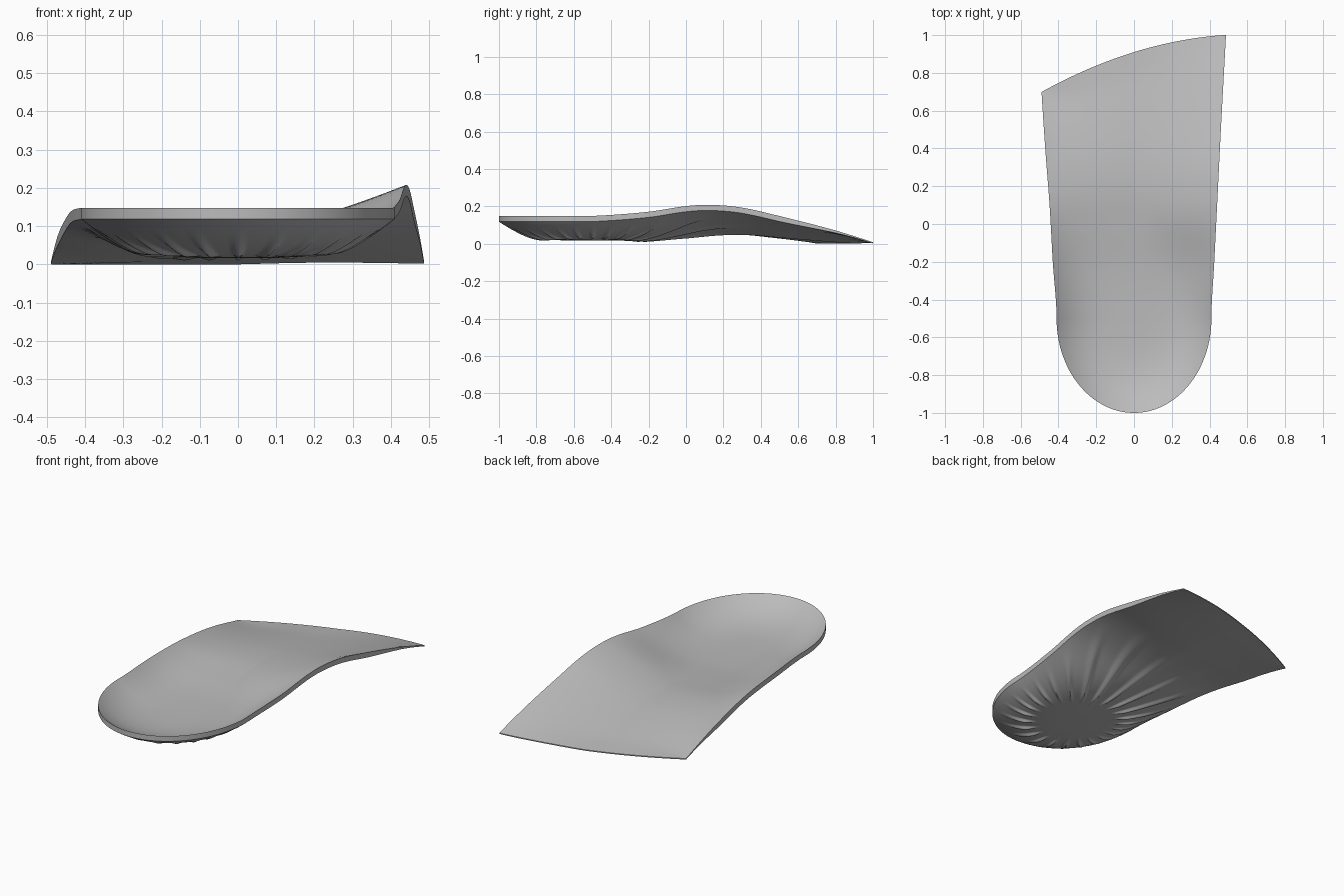
import bpy, bmesh, math

cube = bpy.data.objects.get("Cube")
if cube:
    bpy.data.objects.remove(cube, do_unlink=True)

HEEL_Y = -0.5      # centre of the heel cup
HEEL_W = 0.41
RINGS = 36
SPOKES = 360
RIBS = 24

# Edge and height profiles along y
LEFT_WIDTH = [(-0.5, 0.41), (-0.2, 0.425), (0.1, 0.44), (0.5, 0.46), (1.0, 0.487)]
RIGHT_WIDTH = [(-0.5, 0.41), (-0.2, 0.43), (0.1, 0.447), (0.4, 0.47), (0.7, 0.49)]
LEFT_RIM = [(-0.6, 0.152), (-0.45, 0.155), (-0.2, 0.175), (0.0, 0.205), (0.13, 0.212),
            (0.3, 0.197), (0.5, 0.152), (0.8, 0.075), (1.0, 0.012)]
RIGHT_RIM = [(-0.6, 0.152), (-0.2, 0.147), (0.1, 0.13), (0.42, 0.08), (0.7, 0.01)]
FLOOR = [(-0.55, 0.05), (-0.25, 0.055), (0.0, 0.075), (0.2, 0.087), (0.4, 0.08),
         (0.6, 0.058), (0.85, 0.024), (1.0, 0.01)]


def curve(pts, t):
    """Smooth interpolation through a few profile points."""
    if t <= pts[0][0]:
        return pts[0][1]
    if t >= pts[-1][0]:
        return pts[-1][1]
    last = len(pts) - 1

    def slope(i):
        a, b = pts[max(i - 1, 0)], pts[min(i + 1, last)]
        return (b[1] - a[1]) / (b[0] - a[0]) if 0 < i else 0.0

    i = max(k for k in range(last) if pts[k][0] <= t)
    (x0, y0), (x1, y1) = pts[i], pts[i + 1]
    h = x1 - x0
    s = (t - x0) / h
    c = 3 * s * s - 2 * s ** 3
    return (y0 * (1 - c) + y1 * c + h * slope(i) * s * (1 - s) ** 2
            - h * slope(i + 1) * s * s * (1 - s))


def clamp(t):
    return max(0.0, min(1.0, t))


def smooth(t):
    t = clamp(t)
    return t * t * (3 - 2 * t)


def front_y(x):
    return 0.91 + 0.309 * x - 0.25 * x * x


def half_width(x, y):
    if y < HEEL_Y:
        a = clamp((HEEL_Y - y) / 0.5)
        return HEEL_W * math.sqrt(1 - a * a)
    return curve(LEFT_WIDTH if x > 0 else RIGHT_WIDTH, y)


def edge_distance(angle):
    """Distance from the heel centre to the outline, by bisection."""
    lo, hi = 0.0, 2.0
    for _ in range(30):
        mid = (lo + hi) / 2
        x, y = mid * math.cos(angle), HEEL_Y + mid * math.sin(angle)
        if y < front_y(x) and abs(x) < half_width(x, y):
            lo = mid
        else:
            hi = mid
    return lo


def top_height(x, y, r):
    t = y / front_y(x) if y > 0 else y
    base = curve(FLOOR, t)
    e = r if y < HEEL_Y else clamp(abs(x) / half_width(x, y))
    if x > 0:
        rim = curve(LEFT_RIM, y)
        power = 3.4 - 2.05 * smooth((y - HEEL_Y) / 0.6)
    else:
        rim = curve(RIGHT_RIM, y)
        power = 3.4
    return base + (rim - base) * e ** power


def thickness(x, y):
    t = y / front_y(x)
    return 0.03 - 0.024 * smooth((t - 0.45) / 0.55) if y > 0 else 0.03


def rib(angle, dist, r):
    """Raised ribs that fan out below, around the flat heel pad."""
    wave = max(0.0, math.cos(RIBS * angle)) ** 2
    fade = smooth((dist - 0.19) / 0.1) * (1 - smooth((r - 0.6) / 0.35))
    return 0.013 * wave * fade * (1 - smooth((dist - 0.5) / 0.45))


# Spokes, with one exactly on each front corner
angles = [2 * math.pi * i / SPOKES for i in range(SPOKES)]
for cx, cy in ((0.487, 1.0), (-0.49, 0.7)):
    angles.append(math.atan2(cy - HEEL_Y, cx))
angles.sort()
reach = [edge_distance(a) for a in angles]
count = len(angles)

bm = bmesh.new()


def surface(under):
    """Concentric rings of vertices for the top or the underside."""
    rings = []
    z0 = top_height(0, HEEL_Y, 0) - (0.03 if under else 0)
    centre = bm.verts.new((0, HEEL_Y, z0))
    for k in range(1, RINGS + 1):
        r = k / RINGS
        ring = []
        for a, length in zip(angles, reach):
            d = r * length
            x, y = d * math.cos(a), HEEL_Y + d * math.sin(a)
            z = top_height(x, y, r)
            if under:
                z -= thickness(x, y) + rib(a, d, r)
            ring.append(bm.verts.new((x, y, z)))
        rings.append(ring)
    for i in range(count):
        j = (i + 1) % count
        bm.faces.new((centre, rings[0][i], rings[0][j]))
        for inner, outer in zip(rings, rings[1:]):
            bm.faces.new((inner[i], outer[i], outer[j], inner[j]))
    return rings[-1]


top_edge = surface(False)
under_edge = surface(True)

# Side wall
for i in range(count):
    j = (i + 1) % count
    bm.faces.new((top_edge[i], under_edge[i], under_edge[j], top_edge[j]))
bmesh.ops.recalc_face_normals(bm, faces=bm.faces)
low = min(v.co.z for v in bm.verts)
bmesh.ops.translate(bm, verts=bm.verts, vec=(0, 0, -low))

mesh = bpy.data.meshes.new("insole_shell")
bm.to_mesh(mesh)
bm.free()
shell = bpy.data.objects.new("insole_shell", mesh)
bpy.context.collection.objects.link(shell)

# Plain grey material
grey = bpy.data.materials.new("plain_grey")
grey.use_nodes = True
colour = (0.5, 0.5, 0.5, 1)
grey.diffuse_color = colour
grey.node_tree.nodes["Principled BSDF"].inputs["Base Color"].default_value = colour
mesh.materials.append(grey)

bpy.ops.object.select_all(action="DESELECT")
shell.select_set(True)
bpy.context.view_layer.objects.active = shell
bpy.ops.object.shade_smooth_by_angle(angle=math.radians(40))
